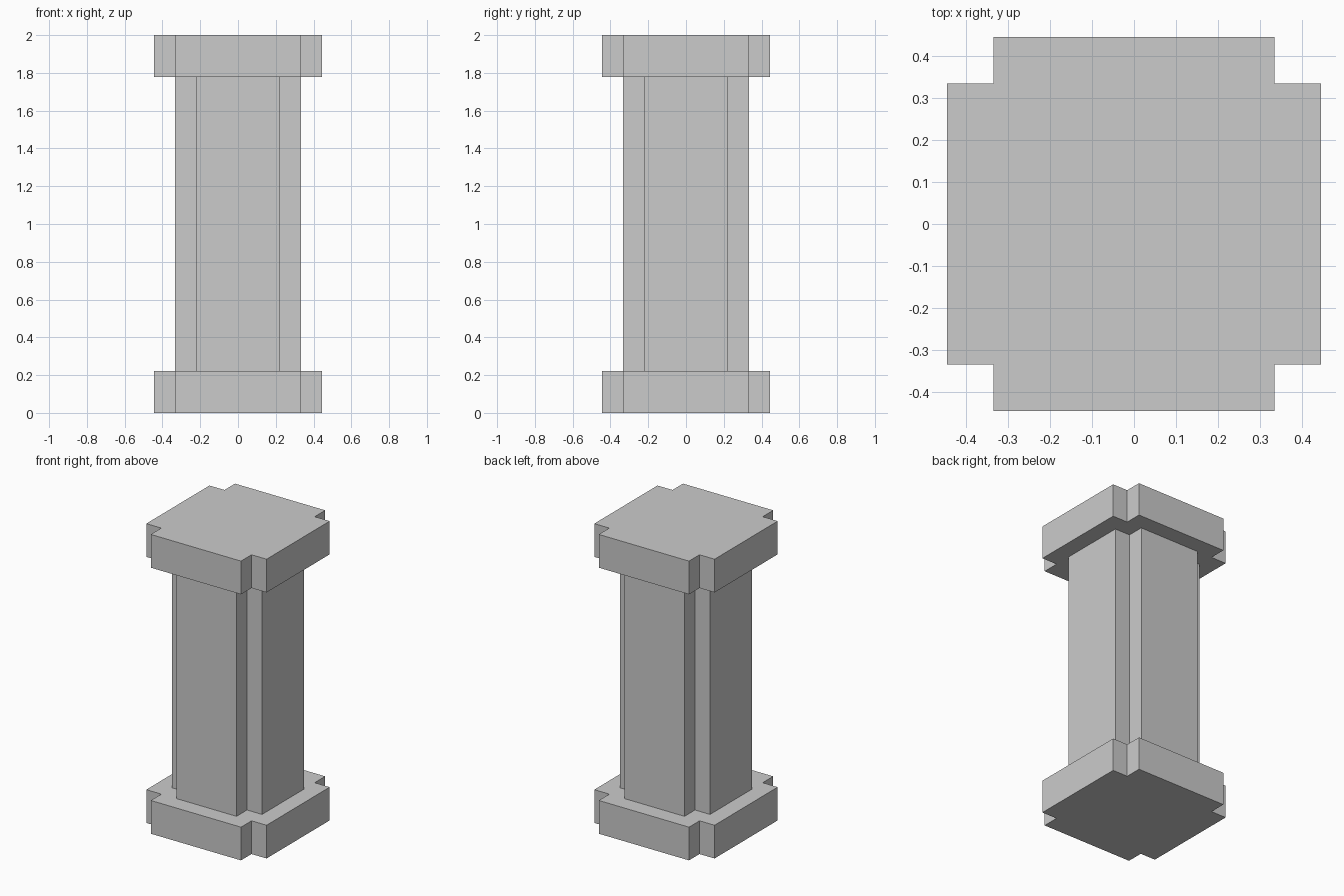
import bpy, bmesh

if "Cube" in bpy.data.objects:
    bpy.data.objects.remove(bpy.data.objects["Cube"])

U = 2 / 9  # modular unit: the pillar is nine units tall


def notched_prism(name, outer, inner, z0, z1):
    """Square block with a square notch cut from each vertical corner."""
    corner = [(outer, -inner), (outer, inner), (inner, inner)]
    outline = []
    for _ in range(4):
        outline += corner
        corner = [(-y, x) for x, y in corner]  # quarter turn
    bm = bmesh.new()
    base = bm.faces.new([bm.verts.new((x, y, z0)) for x, y in outline])
    top = bmesh.ops.extrude_face_region(bm, geom=[base], use_keep_orig=True)
    verts = [g for g in top["geom"] if isinstance(g, bmesh.types.BMVert)]
    bmesh.ops.translate(bm, verts=verts, vec=(0, 0, z1 - z0))
    bmesh.ops.recalc_face_normals(bm, faces=bm.faces)
    mesh = bpy.data.meshes.new(name)
    bm.to_mesh(mesh)
    bm.free()
    obj = bpy.data.objects.new(name, mesh)
    bpy.context.collection.objects.link(obj)
    return obj


# Wide plinth, slimmer shaft and matching capital
notched_prism("plinth", 2 * U, 1.5 * U, 0, U)
notched_prism("shaft", 1.5 * U, U, U, 8 * U)
notched_prism("capital", 2 * U, 1.5 * U, 8 * U, 9 * U)
